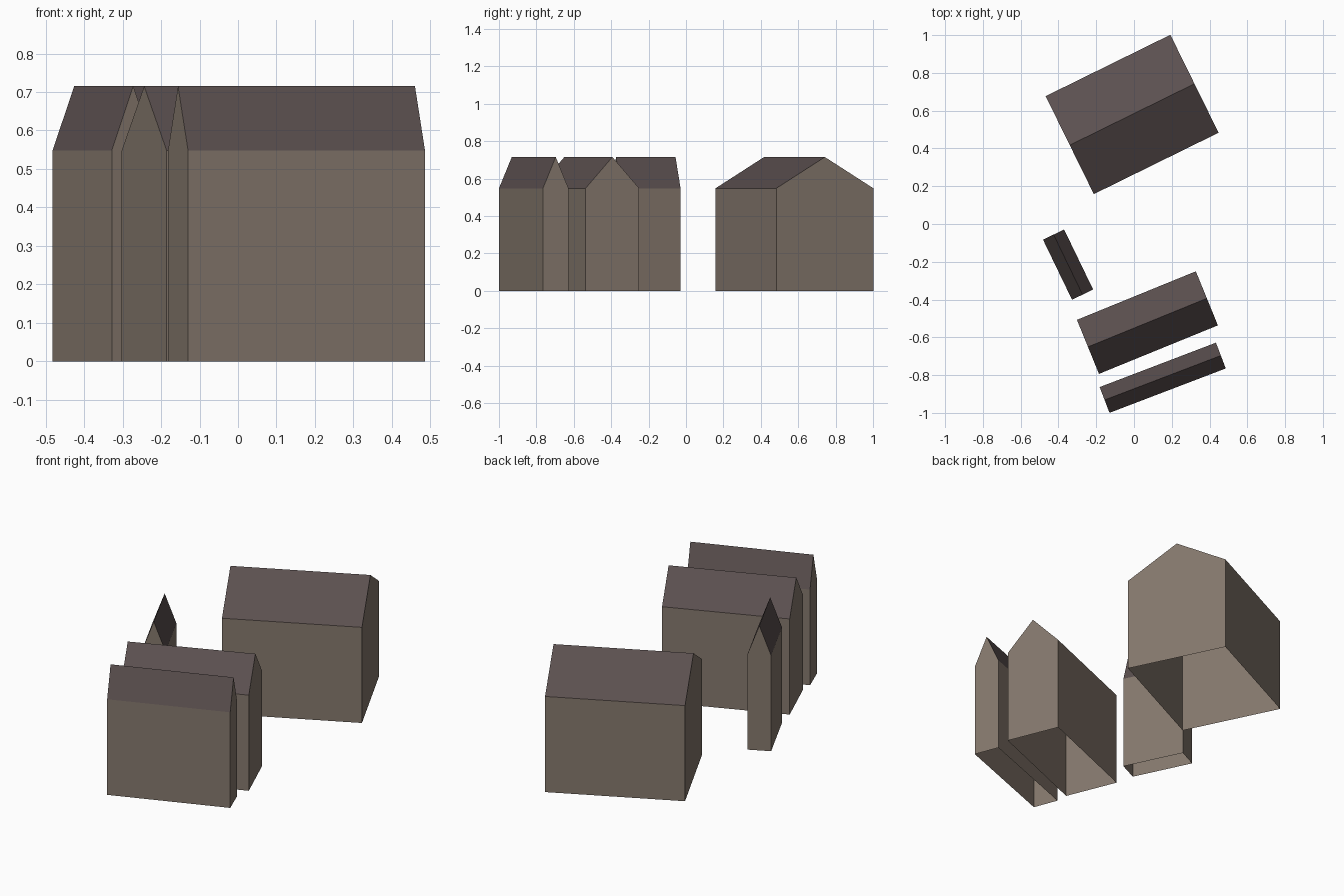
import bpy
import bmesh
from math import radians
from mathutils import Matrix

if "Cube" in bpy.data.objects:
    bpy.data.objects.remove(bpy.data.objects["Cube"], do_unlink=True)

EAVES, RIDGE = 0.548, 0.715


def make_material(name, colour):
    mat = bpy.data.materials.new(name)
    mat.use_nodes = True
    mat.diffuse_color = (*colour, 1)
    bsdf = mat.node_tree.nodes["Principled BSDF"]
    bsdf.inputs["Base Color"].default_value = (*colour, 1)
    bsdf.inputs["Roughness"].default_value = 0.9
    return mat


wall = make_material("wall_taupe", (0.235, 0.188, 0.153))
roof = make_material("roof_brown", (0.105, 0.080, 0.079))


def make_house(name, centre, length, width, angle):
    """Open-bottomed gabled shell with its ridge along local x."""
    half = width / 2
    profile = [(-half, 0), (-half, EAVES), (0, RIDGE), (half, EAVES), (half, 0)]
    bm = bmesh.new()
    ends = [[bm.verts.new((x, y, z)) for y, z in profile]
            for x in (-length / 2, length / 2)]
    # Gable ends
    for end in ends:
        bm.faces.new(end)
    # Long walls and roof slopes; the underside stays open
    for i in range(len(profile) - 1):
        bm.faces.new((ends[0][i], ends[0][i + 1], ends[1][i + 1], ends[1][i]))
    bmesh.ops.recalc_face_normals(bm, faces=bm.faces)
    # Roof colour on every face that leans upward
    for face in bm.faces:
        face.material_index = int(face.normal.z > 0.1)
    bmesh.ops.transform(bm, verts=bm.verts, matrix=Matrix.Translation((*centre, 0))
                        @ Matrix.Rotation(radians(angle), 4, "Z"))
    mesh = bpy.data.meshes.new(name)
    bm.to_mesh(mesh)
    bm.free()
    mesh.materials.append(wall)
    mesh.materials.append(roof)
    bpy.context.collection.objects.link(bpy.data.objects.new(name, mesh))


# name, centre, length, width, turn
make_house("large_back_house", (-0.01, 0.58), 0.736, 0.578, 26.2)
make_house("small_side_house", (-0.349, -0.215), 0.353, 0.124, -64.2)
make_house("middle_house", (0.071, -0.522), 0.68, 0.309, 22.2)
make_house("narrow_front_house", (0.152, -0.814), 0.659, 0.146, 20.9)
